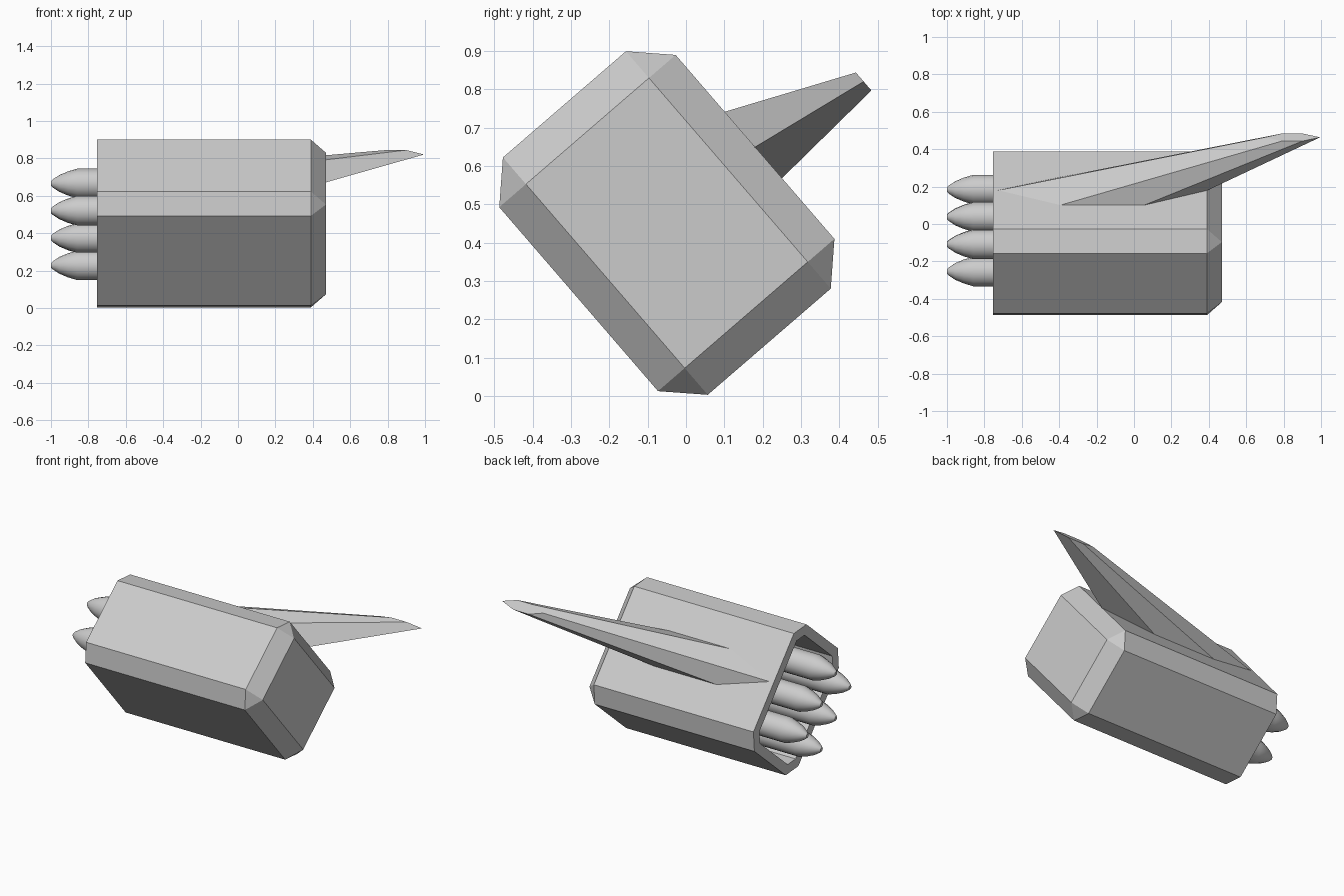
import bpy, bmesh, math
from mathutils import Vector

if "Cube" in bpy.data.objects:
    bpy.data.objects.remove(bpy.data.objects["Cube"])

TILT = math.radians(40.8)
CENTRE = (0, -0.05, 0.4515)


def make_object(name, bm, smooth=None):
    bmesh.ops.recalc_face_normals(bm, faces=bm.faces)
    mesh = bpy.data.meshes.new(name)
    bm.to_mesh(mesh)
    bm.free()
    ob = bpy.data.objects.new(name, mesh)
    bpy.context.collection.objects.link(ob)
    if smooth:
        bpy.ops.object.select_all(action='DESELECT')
        ob.select_set(True)
        bpy.context.view_layer.objects.active = ob
        bpy.ops.object.shade_smooth_by_angle(angle=math.radians(smooth))
    return ob


# Housing: chamfered box with an open rear end and thick walls
W, H, C = 0.304, 0.409, 0.092
bm = bmesh.new()
for sy in (-1, 1):
    for sz in (-1, 1):
        for x in (-0.755, 0.39):
            bm.verts.new((x, sy * W, sz * (H - C)))
            bm.verts.new((x, sy * (W - C), sz * H))
        bm.verts.new((0.47, sy * (W - C), sz * (H - C)))
bmesh.ops.convex_hull(bm, input=bm.verts[:])
bmesh.ops.dissolve_limit(bm, angle_limit=0.02, verts=bm.verts[:], edges=bm.edges[:])
bmesh.ops.recalc_face_normals(bm, faces=bm.faces)
rear = [f for f in bm.faces if f.calc_center_median().x < -0.75]
bmesh.ops.delete(bm, geom=rear, context='FACES_ONLY')
mesh = bpy.data.meshes.new("housing")
bm.to_mesh(mesh)
bm.free()
housing = bpy.data.objects.new("housing", mesh)
bpy.context.collection.objects.link(housing)
wall = housing.modifiers.new("wall", 'SOLIDIFY')
wall.thickness = 0.06
wall.offset = -1
wall.use_even_offset = True
housing.location = CENTRE
housing.rotation_euler.x = TILT

# Swept fin: hexagonal wedge section lofted from root to tip
root = [(-0.735, 0), (-0.4, 0.122), (0.05, 0.122), (0.39, 0), (0.05, -0.108), (-0.4, -0.108)]
tip = [(0.70, -0.056), (0.79, -0.025), (0.90, -0.025), (0.995, -0.056), (0.90, -0.087), (0.79, -0.087)]
bm = bmesh.new()
a = [bm.verts.new((x, 0.302, z)) for x, z in root]
b = [bm.verts.new((x, 0.63, z)) for x, z in tip]
for i in range(6):
    j = (i + 1) % 6
    bm.faces.new((a[i], a[j], b[j], b[i]))
bm.faces.new(a)
bm.faces.new(b)
fin = make_object("fin", bm, 30)
fin.location = CENTRE
fin.rotation_euler.x = TILT

# Six pointed rods in a 2 x 3 grid, sticking out of the rear
profile = [(0.2, 0), (0.2, 0.079), (-0.86, 0.079), (-0.91, 0.064), (-0.955, 0.045), (-0.99, 0.022), (-1, 0.012), (-1, 0)]
d = math.sqrt(0.5)
for row in (-1, 0, 1):
    for col in (-0.5, 0.5):
        bm = bmesh.new()
        vs = [bm.verts.new((x, 0, r)) for x, r in profile]
        es = [bm.edges.new(p) for p in zip(vs, vs[1:])]
        bmesh.ops.spin(bm, geom=vs + es, cent=(0, 0, 0), axis=(1, 0, 0),
                       angle=math.tau, steps=16, use_duplicate=False)
        bmesh.ops.remove_doubles(bm, verts=bm.verts[:], dist=0.0005)
        rod = make_object("rod", bm, 35)
        u, n = row * 0.207, col * 0.205
        rod.location = (0, -0.035 + d * (u + n), 0.447 + d * (n - u))
